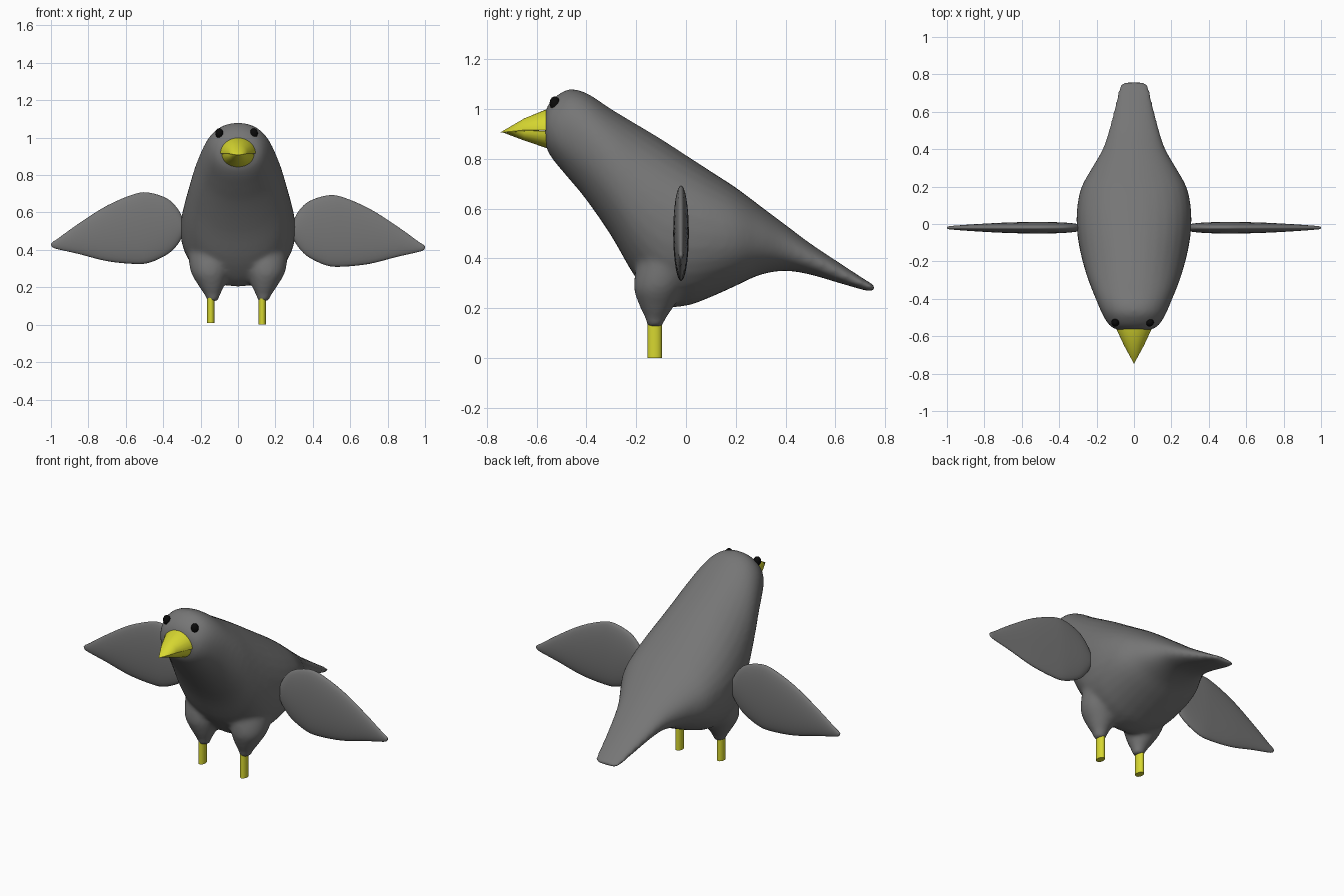
import bpy, bmesh, math
from mathutils import Vector

if "Cube" in bpy.data.objects:
    bpy.data.objects.remove(bpy.data.objects["Cube"])


def material(name, rgb):
    m = bpy.data.materials.new(name)
    m.diffuse_color = (*rgb, 1)
    m.use_nodes = True
    m.node_tree.nodes["Principled BSDF"].inputs["Base Color"].default_value = m.diffuse_color
    return m


GREY = material("feather grey", (0.18, 0.18, 0.18))
YELLOW = material("beak yellow", (0.68, 0.68, 0.03))
BLACK = material("eye black", (0.003, 0.003, 0.003))


def finish(bm, name, mat, angle=50):
    bmesh.ops.recalc_face_normals(bm, faces=bm.faces)
    me = bpy.data.meshes.new(name)
    bm.to_mesh(me)
    bm.free()
    me.materials.append(mat)
    ob = bpy.data.objects.new(name, me)
    bpy.context.collection.objects.link(ob)
    bpy.ops.object.select_all(action='DESELECT')
    ob.select_set(True)
    bpy.context.view_layer.objects.active = ob
    bpy.ops.object.shade_smooth_by_angle(angle=math.radians(angle))
    return ob


def smooth_rows(rows, steps):
    """Catmull-Rom interpolation of a short table of sections."""
    out = []
    for i in range(len(rows) - 1):
        a, b, c, d = (rows[max(0, min(len(rows) - 1, i + k))] for k in (-1, 0, 1, 2))
        for s in range(steps):
            t = s / steps
            out.append([0.5 * (2 * q + (r - p) * t + (2 * p - 5 * q + 4 * r - u) * t * t
                               + (3 * q - p - 3 * r + u) * t ** 3)
                        for p, q, r, u in zip(a, b, c, d)])
    return out + [rows[-1]]


def loft(bm, rows, place, n=32, steps=4, p=1.0):
    """Skin oval rings; place(row, cos, sin) gives each point."""
    def sp(v):
        return math.copysign(abs(v) ** p, v)
    rings = []
    for row in smooth_rows(rows, steps):
        rings.append([bm.verts.new(place(row, sp(math.cos(2 * math.pi * k / n)),
                                         sp(math.sin(2 * math.pi * k / n)))) for k in range(n)])
    for a, b in zip(rings, rings[1:]):
        for k in range(n):
            j = (k + 1) % n
            bm.faces.new((a[k], a[j], b[j], b[k]))
    bm.faces.new(rings[0])
    bm.faces.new(rings[-1])


# Body: y, bottom z, top z, half width
BODY = [(-0.567, 0.87, 0.985, 0.08), (-0.555, 0.83, 1.015, 0.115), (-0.525, 0.785, 1.05, 0.145),
        (-0.47, 0.72, 1.08, 0.175), (-0.40, 0.635, 1.065, 0.205), (-0.30, 0.49, 1.00, 0.245),
        (-0.20, 0.32, 0.94, 0.275), (-0.10, 0.215, 0.88, 0.297), (0.0, 0.21, 0.815, 0.307),
        (0.10, 0.245, 0.75, 0.303), (0.20, 0.29, 0.685, 0.28), (0.30, 0.335, 0.61, 0.225),
        (0.40, 0.35, 0.535, 0.168), (0.50, 0.335, 0.46, 0.135), (0.62, 0.30, 0.38, 0.105),
        (0.735, 0.268, 0.305, 0.08), (0.757, 0.27, 0.295, 0.06)]
# Thigh: z, centre x, centre y, radius
THIGH = [(0.125, 0.135, -0.125, 0.03), (0.16, 0.137, -0.122, 0.042), (0.21, 0.142, -0.117, 0.07),
         (0.29, 0.15, -0.105, 0.105), (0.42, 0.14, -0.06, 0.13)]
bm = bmesh.new()
loft(bm, BODY, lambda r, c, s: (r[3] * c, r[0], (r[1] + r[2]) / 2 + (r[2] - r[1]) / 2 * s), p=0.93)
for side in (-1, 1):
    loft(bm, THIGH, lambda r, c, s: (side * r[1] + r[3] * c, r[2] + r[3] * s, r[0]))
body = finish(bm, "body", GREY)
mod = body.modifiers.new("blend", 'REMESH')
mod.mode = 'VOXEL'
mod.voxel_size = 0.012
mod.use_smooth_shade = True
mod = body.modifiers.new("soften", 'SMOOTH')
mod.factor = 0.5
mod.iterations = 10

# Wings: x, bottom z, top z, half thickness
WING = [(0.288, 0.475, 0.53, 0.012), (0.30, 0.45, 0.565, 0.019), (0.33, 0.405, 0.615, 0.024),
        (0.38, 0.36, 0.66, 0.028), (0.47, 0.318, 0.69, 0.031), (0.55, 0.31, 0.685, 0.031),
        (0.70, 0.325, 0.622, 0.027), (0.85, 0.363, 0.527, 0.019), (0.96, 0.388, 0.448, 0.011),
        (0.99, 0.398, 0.428, 0.008), (1.0, 0.41, 0.418, 0.003)]
for name, side, lift in (("right_wing", 1, 0.0), ("left_wing", -1, 0.015)):
    bm = bmesh.new()
    loft(bm, WING, lambda r, c, s: (side * r[0], -0.02 + r[3] * c,
                                    lift + (r[1] + r[2]) / 2 + (r[2] - r[1]) / 2 * s))
    finish(bm, name, GREY, 80)

# Beak: two half cones meeting at the mouth line
for name, way, wide, high, tip in (("upper_beak", 1, 0.1, 0.088, -0.747),
                                   ("lower_beak", -1, 0.092, 0.072, -0.735)):
    bm = bmesh.new()
    z0 = 0.914 + 0.002 * way
    for y, f in ((-0.53, 1.0), (-0.56, 0.95), (-0.65, 0.53)):
        for k in range(17):
            a = math.pi * k / 16
            bm.verts.new((wide * f * math.cos(a), y, z0 + way * high * f * math.sin(a)))
    bm.verts.new((0, tip, 0.906))
    bmesh.ops.convex_hull(bm, input=bm.verts)
    finish(bm, name, YELLOW, 40)

# Eyes
for name, x in (("right_eye", 0.085), ("left_eye", -0.1)):
    bm = bmesh.new()
    bmesh.ops.create_uvsphere(bm, u_segments=16, v_segments=10, radius=1)
    for v in bm.verts:
        v.co = Vector((x, -0.527, 1.024)) + Vector((v.co.x * 0.021, v.co.y * 0.021, v.co.z * 0.027))
    finish(bm, name, BLACK)

# Legs
for name, x, z in (("right_leg", 0.13, 0.0), ("left_leg", -0.145, 0.01)):
    bm = bmesh.new()
    loft(bm, [(z,), (0.2,)],
         lambda r, c, s: (x + 0.02 * c, -0.126 + 0.029 * s, r[0]), n=16, steps=1)
    finish(bm, name, YELLOW)
